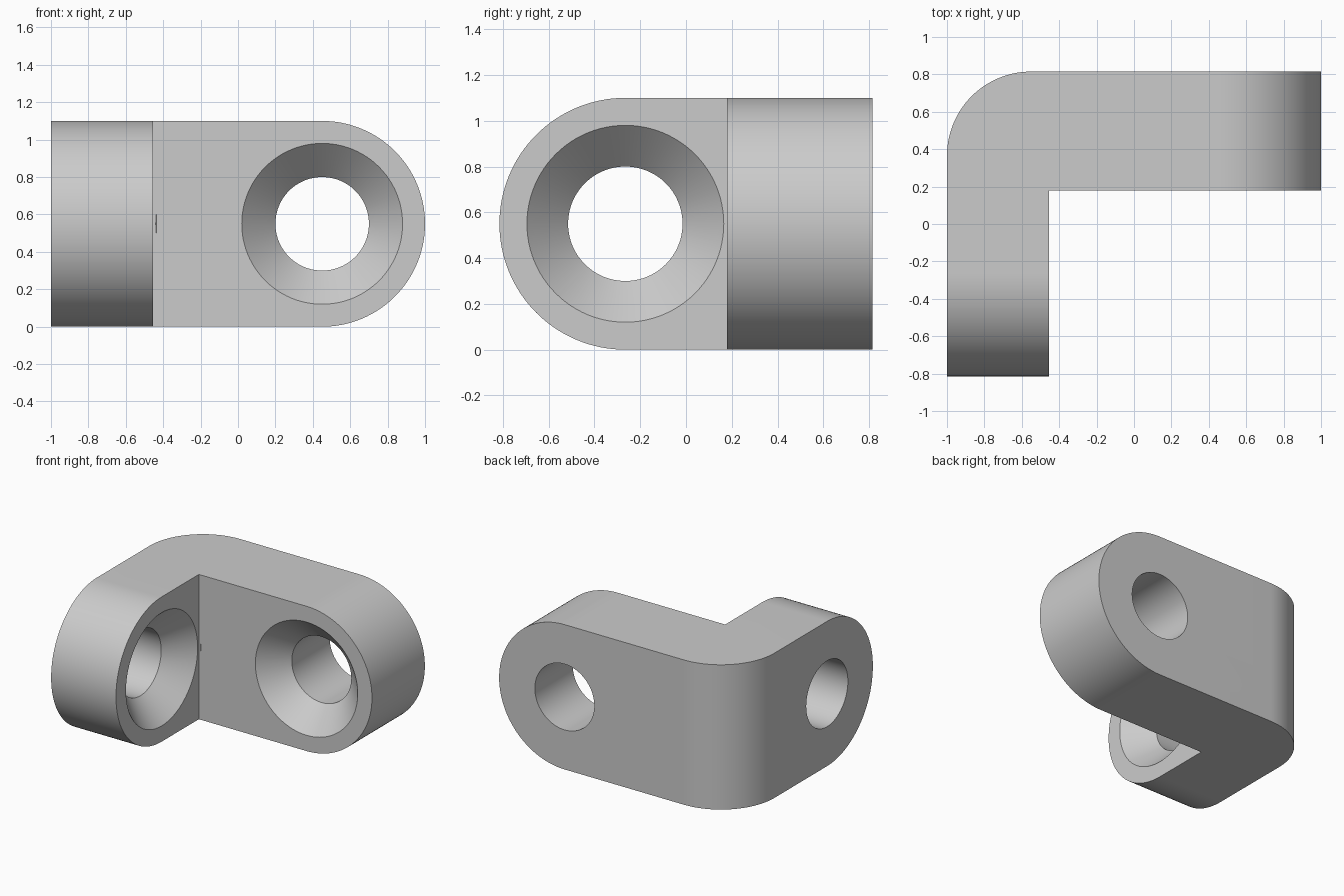
import bpy, bmesh, math
from mathutils import Matrix, Vector

cube = bpy.data.objects.get("Cube")
if cube:
    bpy.data.objects.remove(cube, do_unlink=True)

HEIGHT, END_R = 1.1, 0.55
BACK, FRONT = 0.815, -0.815        # depth limits
INNER_X, INNER_Y = -0.455, 0.18    # inner faces of the two arms
CORNER_R = 0.45
HOLE_R, SINK_R, SINK_DEPTH = 0.25, 0.43, 0.18

steel = bpy.data.materials.new("plain grey")
steel.use_nodes = True
grey = (0.6, 0.6, 0.6, 1)
steel.diffuse_color = grey
steel.node_tree.nodes["Principled BSDF"].inputs["Base Color"].default_value = grey


def arc(cx, cy, r, start, end, steps):
    angles = [math.radians(start + (end - start) * i / steps) for i in range(steps + 1)]
    return [(cx + r * math.cos(a), cy + r * math.sin(a)) for a in angles]


def prism(name, outline, place, direction):
    """Extrude a 2D outline, mapped to 3D by place, along direction."""
    bm = bmesh.new()
    face = bm.faces.new([bm.verts.new(place(u, v)) for u, v in outline])
    moved = bmesh.ops.extrude_face_region(bm, geom=[face])["geom"]
    bmesh.ops.translate(bm, vec=direction,
                        verts=[g for g in moved if isinstance(g, bmesh.types.BMVert)])
    return finish(name, bm)


def finish(name, bm):
    bmesh.ops.recalc_face_normals(bm, faces=bm.faces)
    mesh = bpy.data.meshes.new(name)
    bm.to_mesh(mesh)
    bm.free()
    obj = bpy.data.objects.new(name, mesh)
    bpy.context.collection.objects.link(obj)
    mesh.materials.append(steel)
    return obj


def hole_cutter(name, centre, axis):
    """Straight bore with a conical countersink opening on the inner face."""
    bm = bmesh.new()
    rings = []
    lip = 0.02
    for r, d in ((SINK_R + lip, -lip), (HOLE_R, SINK_DEPTH), (HOLE_R, 1)):
        rings.append([bm.verts.new((x, y, d)) for x, y in arc(0, 0, r, 0, 360, 96)[:-1]])
    for a, b in zip(rings, rings[1:]):
        for i in range(len(a)):
            j = (i + 1) % len(a)
            bm.faces.new((a[i], a[j], b[j], b[i]))
    bm.faces.new(rings[0])
    bm.faces.new(rings[-1])
    turn = Vector((0, 0, 1)).rotation_difference(Vector(axis)).to_matrix().to_4x4()
    bm.transform(Matrix.Translation(centre) @ turn)
    return finish(name, bm)


def cut(target, cutter, operation):
    mod = target.modifiers.new(cutter.name, "BOOLEAN")
    mod.object, mod.operation, mod.solver = cutter, operation, "EXACT"
    bpy.context.view_layer.objects.active = target
    bpy.ops.object.modifier_apply(modifier=mod.name)
    bpy.data.objects.remove(cutter, do_unlink=True)


# L-shaped body with a rounded outer corner, taller than needed
outline = [(-1, FRONT), (INNER_X, FRONT), (INNER_X, INNER_Y), (1, INNER_Y), (1, BACK)]
outline += arc(-1 + CORNER_R, BACK - CORNER_R, CORNER_R, 90, 180, 32)
bracket = prism("angle_bracket", outline, lambda u, v: (u, v, -0.2), (0, 0, HEIGHT + 0.4))

# Round the free end of each arm
end_x, end_y = 1 - END_R, FRONT + END_R
x_shape = [(-2, HEIGHT), (-2, 0)] + arc(end_x, END_R, END_R, -90, 90, 64)
y_shape = [(2, HEIGHT), (2, 0)] + arc(end_y, END_R, END_R, 270, 90, 64)
cut(bracket, prism("back_arm_end", x_shape, lambda u, v: (u, -2, v), (0, 4, 0)), "INTERSECT")
cut(bracket, prism("side_arm_end", y_shape, lambda u, v: (-2, u, v), (4, 0, 0)), "INTERSECT")

# Countersunk holes
cut(bracket, hole_cutter("back_hole", (end_x, INNER_Y, END_R), (0, 1, 0)), "DIFFERENCE")
cut(bracket, hole_cutter("side_hole", (INNER_X, end_y, END_R), (-1, 0, 0)), "DIFFERENCE")

bpy.ops.object.select_all(action="DESELECT")
bracket.select_set(True)
bpy.context.view_layer.objects.active = bracket
bpy.ops.object.shade_smooth_by_angle(angle=math.radians(25))
